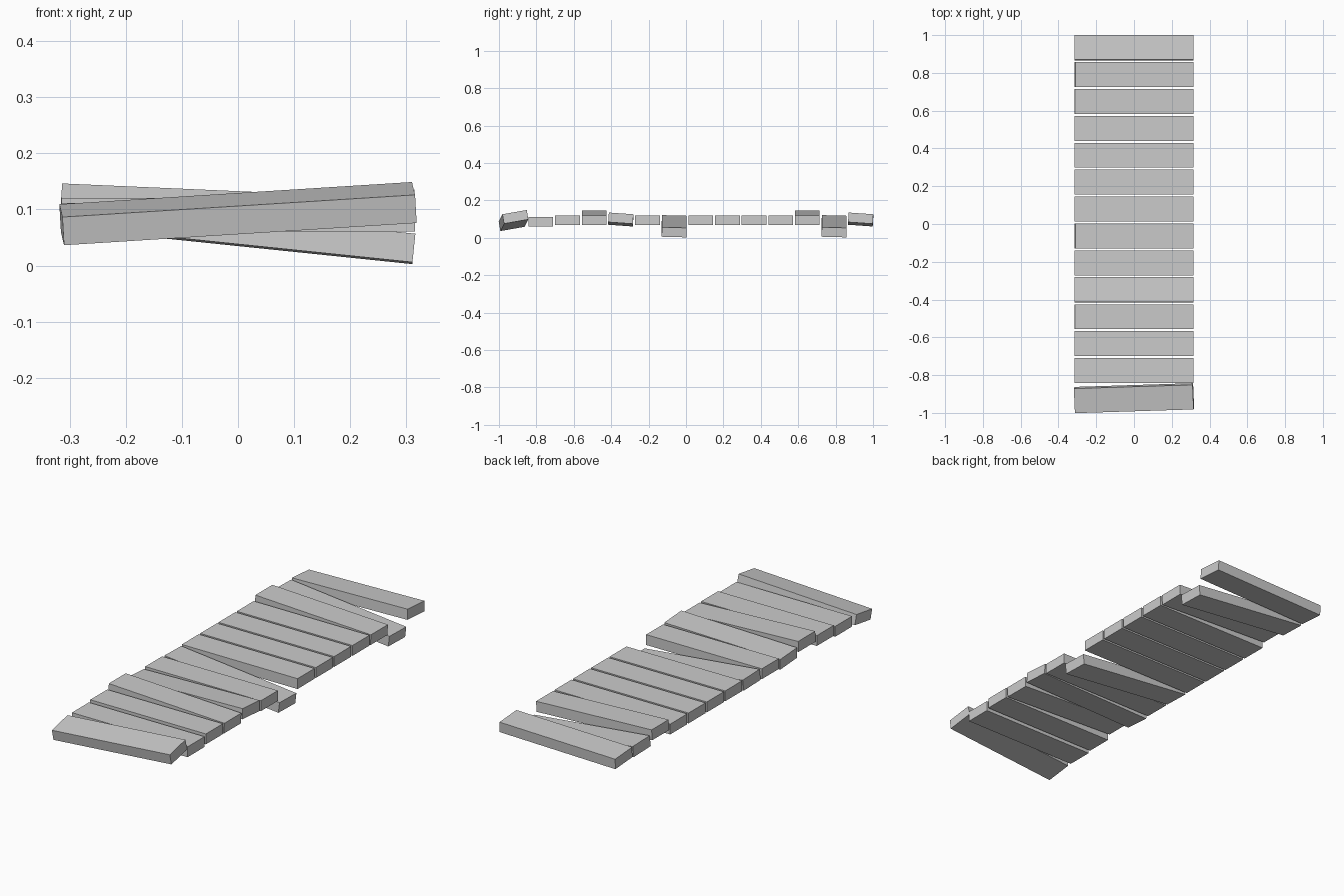
import bpy
from math import radians

if "Cube" in bpy.data.objects:
    bpy.data.objects.remove(bpy.data.objects["Cube"])

COUNT, PITCH, FIRST_Y = 14, 0.1425, 0.934
SIZE = (0.63, 0.132, 0.051)
FLAT = (0.095, 0, 0, 0)

# Poses of loose planks: centre height, then x, y, z rotation in degrees
tipped = (0.098, -4, -1.3, 0)
sunken = (0.062, -1.5, 5.9, 0)
lifted = (0.107, 0, 2.5, 0)
poses = {
    0: tipped, 9: tipped,
    1: sunken, 7: sunken,
    2: lifted, 10: lifted,
    12: (0.086, 0, 0, 0),
    13: (0.0925, 10, -3.6, 1.8),
}


def plank(index):
    z, rx, ry, rz = poses.get(index, FLAT)
    y = FIRST_Y - index * PITCH
    if index == 13:
        y = -0.922
    bpy.ops.mesh.primitive_cube_add(size=1, location=(0, y, z),
                                    rotation=(radians(rx), radians(ry), radians(rz)))
    ob = bpy.context.object
    ob.name = f"plank_{index + 1:02d}"
    ob.scale = SIZE


# Row of walkway planks from back to front
for i in range(COUNT):
    plank(i)
